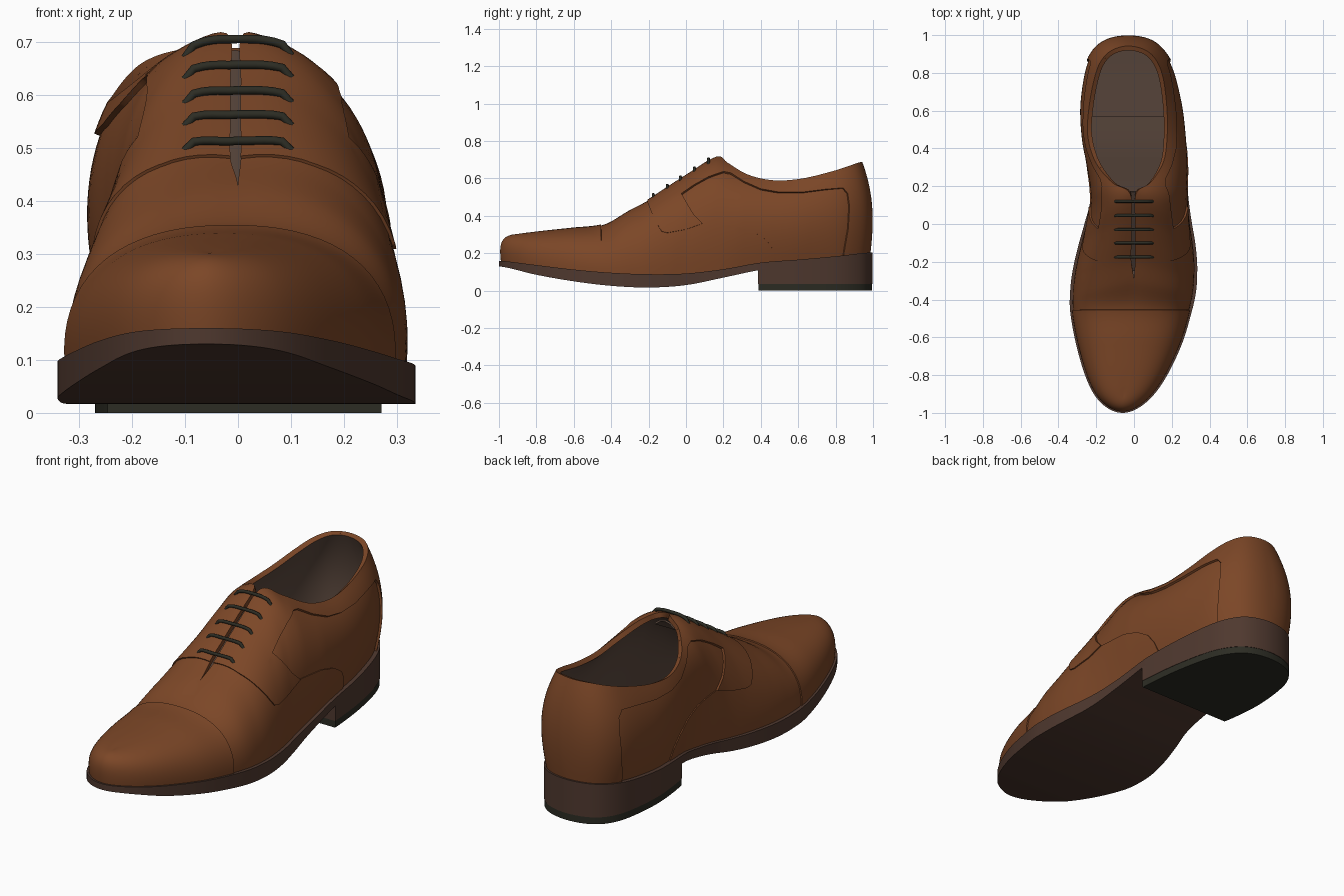
import bpy, bmesh, math
from mathutils import Vector
from mathutils.bvhtree import BVHTree

if "Cube" in bpy.data.objects:
    bpy.data.objects.remove(bpy.data.objects["Cube"])


def material(name, rgb):
    m = bpy.data.materials.new(name)
    m.diffuse_color = (*rgb, 1)
    m.use_nodes = True
    m.node_tree.nodes["Principled BSDF"].inputs["Base Color"].default_value = m.diffuse_color
    return m


LEATHER = material("brown leather", (.2, .062, .02))
SOLE = material("dark sole", (.078, .04, .028))
LINING = material("lining", (.1, .062, .045))
BLACK = material("black rubber and lace", (.025, .025, .017))

# Stations heel -> toe: base y, base x left/right, top y, top x left/right, top z
ROWS = [
    (.975, -.03, -.03, .932, -.03, -.03, .685), (.955, -.13, .07, .912, -.11, .055, .68),
    (.90, -.195, .135, .86, -.165, .11, .66), (.80, -.232, .185, .77, -.2, .145, .63),
    (.62, -.25, .225, .62, -.228, .165, .593), (.45, -.237, .245, .47, -.235, .168, .582),
    (.28, -.207, .255, .33, -.195, .15, .612), (.12, -.21, .268, .22, -.11, .085, .675),
    (0, -.24, .285, .165, -.02, .01, .706), (-.10, -.268, .302, .02, -.015, .006, .618),
    (-.20, -.293, .312, -.10, -.015, .006, .54), (-.28, -.308, .312, -.195, -.015, .006, .478),
    (-.36, -.316, .306, -.30, 0, 0, .423), (-.46, -.316, .284, -.44, 0, 0, .347),
    (-.62, -.288, .236, -.61, 0, 0, .326), (-.78, -.243, .162, -.76, 0, 0, .31),
    (-.89, -.193, .088, -.84, 0, 0, .30), (-.955, -.13, .012, -.88, 0, 0, .294),
    (-.978, -.06, -.06, -.90, 0, 0, .291)]
# Rib shape keys: station -> bulge, lower handle, upper handle inward, upper handle drop
SHAPE = {0: (.02, .35, 1, .35), 4: (.05, .4, .9, .3), 6: (.055, .5, .8, .2), 7: (.045, .6, .6, .1),
         8: (.033, .6, .45, .04), 9: (.027, .6, .45, .02), 11: (.022, .6, .5, 0),
         13: (.012, .65, .6, 0), 18: (.01, .6, 1, 0)}
# Sole heights every 0.2 along y from -1 to 1
Z_TOP = [.16, .137, .113, .096, .088, .092, .115, .15, .166, .184, .205]
Z_BOT = [.13, .085, .05, .026, .017, .03, .07, .112, .14, .15, .16]


def spline(a, b, c, d, t):
    return .5 * (2 * b + (c - a) * t + (2 * a - 5 * b + 4 * c - d) * t * t + (3 * b - a - 3 * c + d) * t ** 3)


def height(tab, y):
    f = min(max((y + 1) * 5, 0), 9.999)
    i = int(f)
    g = lambda j: tab[min(max(j, 0), 10)]
    return spline(g(i - 1), g(i), g(i + 1), g(i + 2), f - i)


def z_top(y): return height(Z_TOP, y)
def z_bot(y): return height(Z_BOT, y)


def shape(k):
    keys = sorted(SHAPE)
    for a, b in zip(keys, keys[1:]):
        if k <= b:
            t = (k - a) / (b - a)
            return [p + (q - p) * t for p, q in zip(SHAPE[a], SHAPE[b])]


# Closed loop of knots: right side heel to toe, then left side back
KNOTS = [Vector((r[2], r[0], r[5], r[3], r[6])) for r in ROWS]
KNOTS += [Vector((r[1], r[0], r[4], r[3], r[6])) for r in ROWS[17:0:-1]]
SUB, V = 6, 18
N = len(KNOTS) * SUB


def knot(s):
    i = math.floor(s)
    return spline(*[KNOTS[(i + d) % 36] for d in (-1, 0, 1, 2)], s - i)


cols = []
for j in range(N):
    s = j / SUB
    p = knot(s)
    k = s if s <= 18 else 36 - s
    if k >= 12:
        p[2] = (p[3] + .3) * .09
    d = knot(s + .05) - knot(s - .05)
    out = Vector((-d[1], d[0], 0)).normalized()
    cols.append((Vector((p[0], p[1], z_top(p[1]) - .005)), out, Vector((p[2], p[3], p[4])), k))


def finish(name, bm, mats, thick=0, angle=40):
    me = bpy.data.meshes.new(name)
    bm.to_mesh(me)
    ob = bpy.data.objects.new(name, me)
    bpy.context.collection.objects.link(ob)
    for m in mats:
        me.materials.append(m)
    bpy.ops.object.select_all(action='DESELECT')
    ob.select_set(True)
    bpy.context.view_layer.objects.active = ob
    if thick:
        mod = ob.modifiers.new("thickness", 'SOLIDIFY')
        mod.thickness, mod.offset = thick, -1
        mod.material_offset = len(mats) - 1
        bpy.ops.object.modifier_apply(modifier=mod.name)
    bpy.ops.object.shade_smooth_by_angle(angle=math.radians(angle))
    return ob


def make_shell():
    bm = bmesh.new()
    grid = []
    for B, out, T, k in cols:
        o, a, b, c = shape(k)
        h = T.z - B.z
        P1 = B + out * o + Vector((0, 0, a * h))
        P2 = T.lerp(B, b) + out * o
        P2.z = T.z - c * h
        rib = []
        for v in range(V + 1):
            t = v / V
            w = 1 - t
            rib.append(bm.verts.new(B * w ** 3 + P1 * 3 * w * w * t + P2 * 3 * w * t * t + T * t ** 3))
        grid.append(rib)
    for j in range(N):
        g, n = grid[j], grid[(j + 1) % N]
        for v in range(V):
            bm.faces.new((g[v], g[v + 1], n[v + 1], n[v]))
    bmesh.ops.remove_doubles(bm, verts=bm.verts, dist=.0012)
    bm.normal_update()
    return bm


def inside(poly, y, z):
    hit = False
    for (a, b), (c, d) in zip(poly, poly[1:] + poly[:1]):
        if (b > z) != (d > z) and y < (c - a) * (z - b) / (d - b) + a:
            hit = not hit
    return hit


def panel(name, poly, off):
    """Overlay piece: the shell pushed outward and trimmed to a side-view outline."""
    bm = make_shell()
    normals = [(v, v.normal.copy()) for v in bm.verts]
    for v, n in normals:
        v.co += n * off
    for (a, b), (c, d) in zip(poly, poly[1:] + poly[:1]):
        near = []
        for f in bm.faces:
            ys = [v.co.y for v in f.verts]
            zs = [v.co.z for v in f.verts]
            if (max(ys) > min(a, c) - .01 and min(ys) < max(a, c) + .01
                    and max(zs) > min(b, d) - .01 and min(zs) < max(b, d) + .01):
                near.append(f)
        if near:
            geom = set(near) | {e for f in near for e in f.edges} | {v for f in near for v in f.verts}
            bmesh.ops.bisect_plane(bm, geom=list(geom), dist=1e-5, plane_co=(0, a, b),
                                   plane_no=(0, b - d, c - a))
    drop = []
    for f in bm.faces:
        m = f.calc_center_median()
        if not inside(poly, m.y, m.z):
            drop.append(f)
    bmesh.ops.delete(bm, geom=drop, context='FACES')
    return finish(name, bm, [LEATHER], off + .003)


def slab(name, mat, grow, top, bottom, y0=-9):
    """Layer following the foot outline behind y0."""
    bm = bmesh.new()
    rings = []
    for j in range(N // 2 + 1):
        pts = []
        for B, out, _, _ in (cols[j], cols[-j % N]):
            p = B + out * grow
            y = max(p.y, y0)
            pts += [bm.verts.new((p.x, y, top(y))), bm.verts.new((p.x, y, bottom(y)))]
        rings.append(pts)
        if cols[j][0].y < y0:
            break
    for r, n in zip(rings, rings[1:]):
        for a, b in ((0, 1), (1, 3), (3, 2), (2, 0)):
            bm.faces.new((r[a], r[b], n[b], n[a]))
    if y0 > -9:
        bm.faces.new([rings[-1][i] for i in (0, 1, 3, 2)])
    bmesh.ops.remove_doubles(bm, verts=bm.verts, dist=1e-4)
    bmesh.ops.dissolve_degenerate(bm, edges=bm.edges, dist=1e-5)
    bmesh.ops.recalc_face_normals(bm, faces=bm.faces)
    finish(name, bm, [mat])


# Upper with lining
shell = make_shell()
tree = BVHTree.FromBMesh(shell)
finish("upper", shell, [LEATHER, LINING], .014)

# Overlaid leather pieces
panel("vamp", [(-1.2, 0), (.48, 0), (.48, .17), (.465, .22), (.43, .27), (.36, .315), (.26, .345),
               (.09, .36), (-.05, .36), (-.14, .42), (-.14, 1), (-1.2, 1)], .005)
panel("toe_cap", [(-1.2, 0), (-.455, 0), (-.455, 1), (-1.2, 1)], .011)
panel("facing_and_counter", [
    (-.2, 1), (-.205, .47), (-.185, .42), (-.15, .35), (-.13, .318), (-.1, .31), (0, .328), (.09, .36),
    (.04, .41), (.01, .46), (-.025, .52), (.04, .565), (.12, .61), (.2, .638), (.24, .63), (.31, .585),
    (.4, .545), (.5, .527), (.62, .527), (.75, .543), (.84, .55), (.865, .52), (.875, .45), (.868, .33),
    (.845, .2), (.845, 0), (1.2, 0), (1.2, 1)], .011)

# Tongue behind the lacing slit
bm = bmesh.new()
rows = []
for y, z in ((-.25, .43), (-.1, .522), (.02, .6), (.17, .685)):
    rows.append([bm.verts.new((x - .005, y, z - 8 * x * x)) for x in (-.06, -.03, 0, .03, .06)])
for r, n in zip(rows, rows[1:]):
    for i in range(4):
        bm.faces.new((r[i], r[i + 1], n[i + 1], n[i]))
finish("tongue", bm, [LINING], .008)

# Sole, heel block, top lift, insole and heel pad
slab("sole", SOLE, .022, z_top, z_bot)
slab("heel_block", SOLE, .022, z_bot, lambda y: .035, .385)
slab("heel_top_lift", BLACK, .02, lambda y: .036, lambda y: 0, .388)
slab("insole", LINING, -.008, lambda y: z_top(y) + .015, z_top)
slab("heel_pad", LINING, -.012, lambda y: z_top(y) + .03, z_top, .57)

# Laces draped over the facings
for i, y in enumerate((-.175, -.1, -.03, .045, .12)):
    pts = []
    for n in range(13):
        x = -.1 + n * .2 / 12
        sx = x if abs(x) > .03 else math.copysign(.03, x)
        hit = tree.ray_cast(Vector((sx, y, 2)), Vector((0, 0, -1)))[0]
        z = hit.z if hit else .6
        pts.append((x, y, z + (.006 if n in (0, 12) else .021)))
    cu = bpy.data.curves.new(f"lace_{i + 1}", 'CURVE')
    cu.dimensions, cu.bevel_depth, cu.bevel_resolution, cu.use_fill_caps = '3D', .008, 2, True
    sp = cu.splines.new('POLY')
    sp.points.add(len(pts) - 1)
    for q, p in zip(sp.points, pts):
        q.co = (*p, 1)
    cu.materials.append(BLACK)
    bpy.context.collection.objects.link(bpy.data.objects.new(f"lace_{i + 1}", cu))
